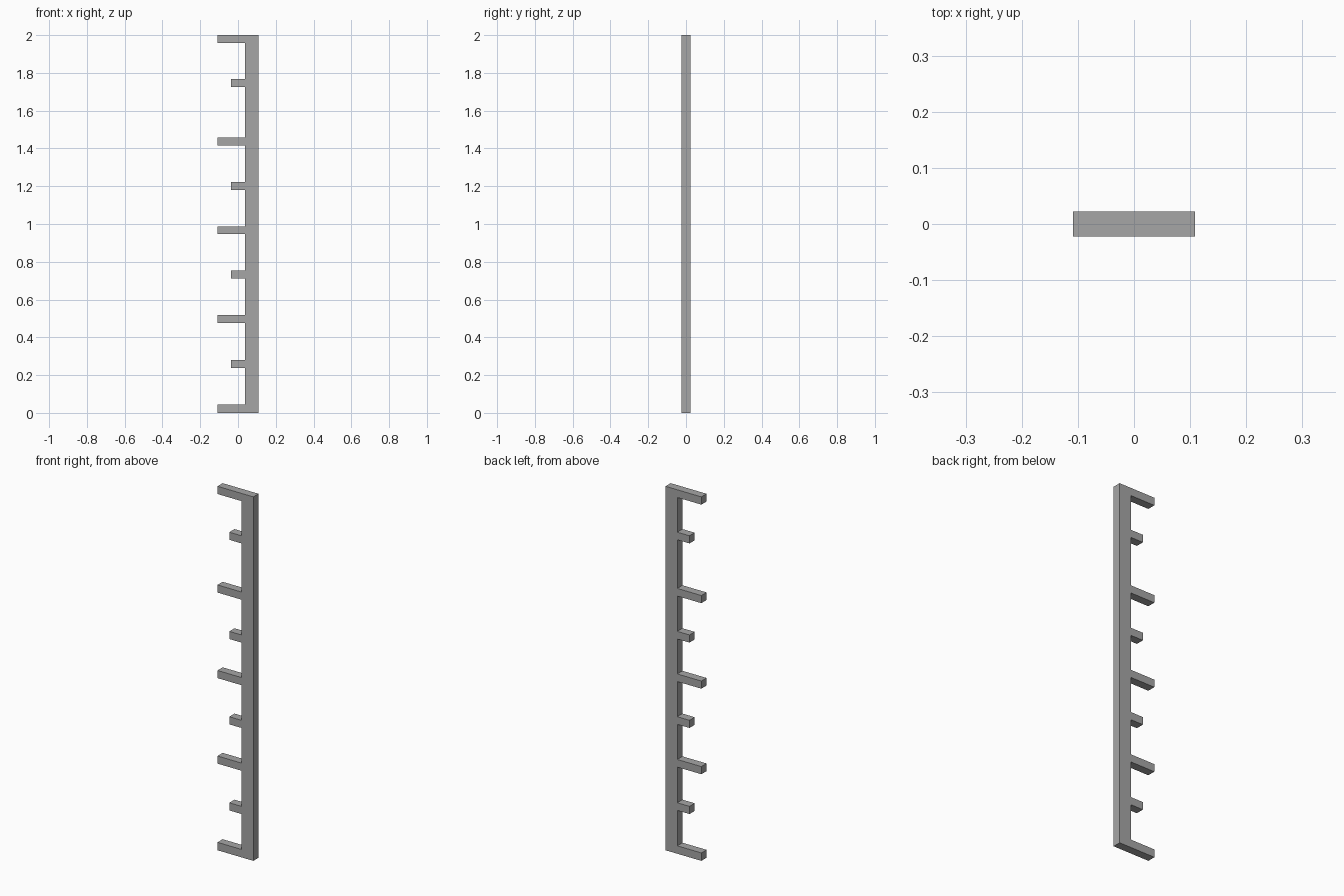
import bpy
import bmesh

cube = bpy.data.objects.get("Cube")
if cube:
    bpy.data.objects.remove(cube, do_unlink=True)

# Plain grey material
grey = bpy.data.materials.new("plain_grey")
grey.use_nodes = True
colour = (0.38, 0.38, 0.38, 1.0)
grey.diffuse_color = colour
grey.node_tree.nodes["Principled BSDF"].inputs["Base Color"].default_value = colour

# Comb dimensions
HALF_WIDTH = 0.109
SPINE_EDGE = 0.037
HALF_DEPTH = 0.0225
TOOTH = 0.042
HEIGHT = 2.0
centres = [0.0225, 0.259, 0.497, 0.732, 0.967, 1.201, 1.437, 1.746, 1.9785]

# Outline: straight spine on the left, alternating long and short teeth on the right
outline = [(HALF_WIDTH, HEIGHT), (HALF_WIDTH, 0.0)]
for i, z in enumerate(centres):
    tip = -HALF_WIDTH if i % 2 == 0 else -SPINE_EDGE
    low = 0.0 if i == 0 else z - TOOTH / 2
    high = HEIGHT if i == len(centres) - 1 else z + TOOTH / 2
    if i > 0:
        outline.append((SPINE_EDGE, low))
    outline += [(tip, low), (tip, high)]
    if i < len(centres) - 1:
        outline.append((SPINE_EDGE, high))

# Extrude the outline through its depth
bm = bmesh.new()
face = bm.faces.new([bm.verts.new((x, -HALF_DEPTH, z)) for x, z in outline])
result = bmesh.ops.extrude_face_region(bm, geom=[face], use_keep_orig=True)
moved = [v for v in result["geom"] if isinstance(v, bmesh.types.BMVert)]
bmesh.ops.translate(bm, verts=moved, vec=(0, 2 * HALF_DEPTH, 0))
bmesh.ops.recalc_face_normals(bm, faces=bm.faces)
mesh = bpy.data.meshes.new("toothed_rack")
bm.to_mesh(mesh)
bm.free()
mesh.materials.append(grey)
rack = bpy.data.objects.new("toothed_rack", mesh)
bpy.context.collection.objects.link(rack)
